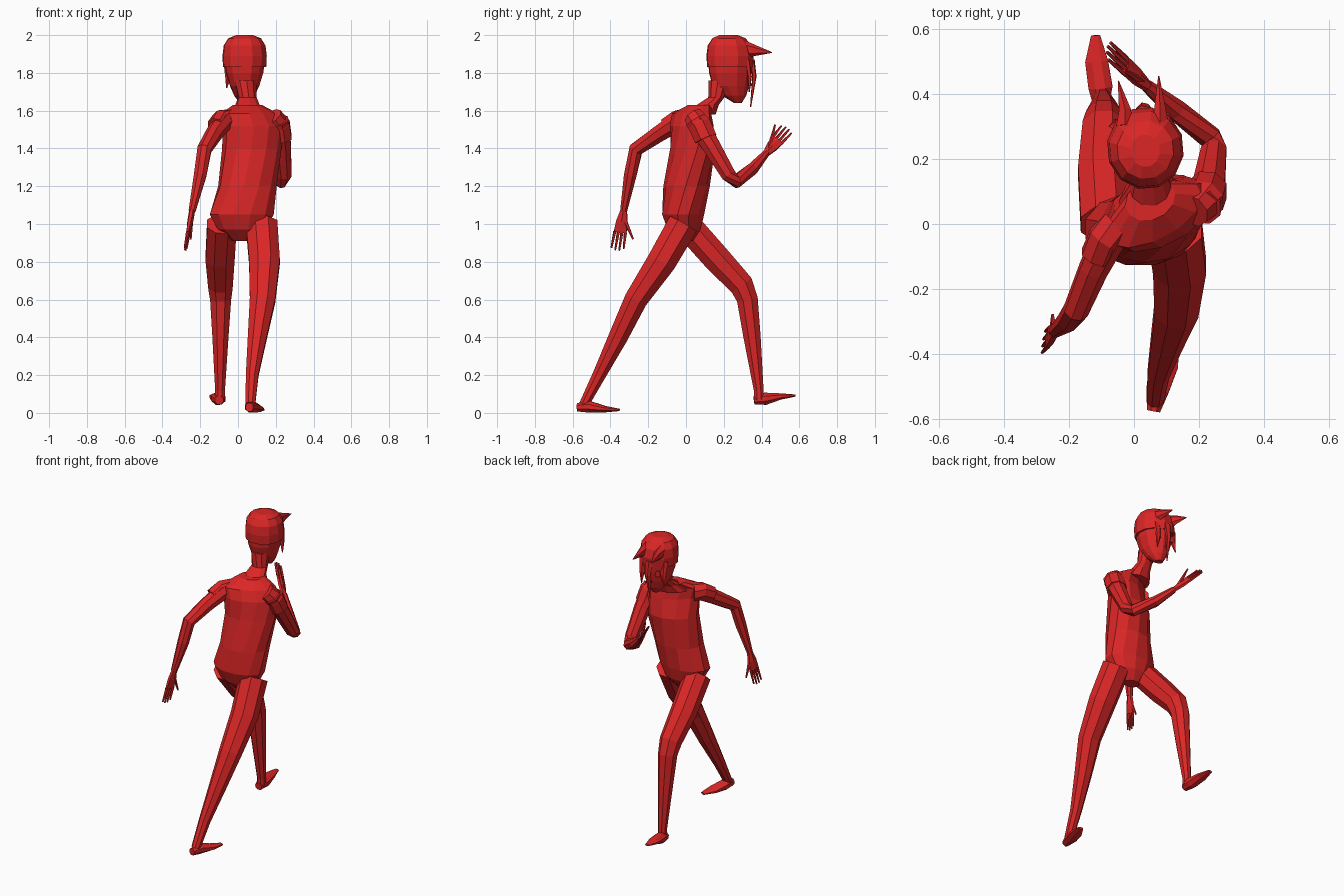
import bpy, bmesh, math
from mathutils import Vector as V

red = bpy.data.materials.new("red")
red.diffuse_color = (0.716, 0.0194, 0.0194, 1)


def skin(name, rings):
    """Bridge a list of equal point rings and cap both ends."""
    bm = bmesh.new()
    loops = [[bm.verts.new(p) for p in r] for r in rings]
    n = len(loops[0])
    for a, b in zip(loops, loops[1:]):
        for i in range(n):
            j = (i + 1) % n
            bm.faces.new((a[i], a[j], b[j], b[i]))
    bm.faces.new(loops[0][::-1])
    bm.faces.new(loops[-1])
    bmesh.ops.recalc_face_normals(bm, faces=bm.faces)
    me = bpy.data.meshes.new(name)
    bm.to_mesh(me)
    bm.free()
    me.materials.append(red)
    ob = bpy.data.objects.new(name, me)
    bpy.context.collection.objects.link(ob)
    return ob


def ring(c, u, v, n, phase=0.5):
    return [c + u * math.cos(2 * math.pi * (i + phase) / n) +
            v * math.sin(2 * math.pi * (i + phase) / n) for i in range(n)]


def stack(name, rows, n=12):
    """Horizontal rings: z, cx, cy, rx, ry, yaw in degrees."""
    out = []
    for z, cx, cy, rx, ry, yaw in rows:
        a = math.radians(yaw)
        out.append(ring(V((cx, cy, z)), V((math.cos(a), math.sin(a), 0)) * rx,
                        V((-math.sin(a), math.cos(a), 0)) * ry, n))
    return skin(name, out)


def tube(name, rows, n=8, side=(1, 0, 0)):
    """Rings across a path: x, y, z, half width along side, half depth."""
    pts = [V(r[:3]) for r in rows]
    out = []
    for i, p in enumerate(pts):
        d = (pts[min(i + 1, len(pts) - 1)] - pts[max(i - 1, 0)]).normalized()
        s = V(side)
        u = (s - d * s.dot(d)).normalized()
        out.append(ring(p, u * rows[i][3], d.cross(u) * rows[i][-1], n))
    return skin(name, out)


# Torso, twisted from hips to shoulders
stack("torso", [
    (0.91, 0.02, 0.0, 0.05, 0.04, 0), (0.97, 0.02, -0.01, 0.13, 0.09, 0),
    (1.05, 0.02, -0.015, 0.175, 0.115, 0), (1.2, 0.05, 0.003, 0.157, 0.122, 10),
    (1.4, 0.073, 0.035, 0.162, 0.115, 20), (1.52, 0.082, 0.03, 0.175, 0.095, 27),
    (1.585, 0.06, 0.03, 0.165, 0.078, 28), (1.63, 0.05, 0.075, 0.08, 0.062, 25)])
stack("neck", [(1.58, 0.05, 0.08, 0.1, 0.075, 20), (1.63, 0.05, 0.115, 0.065, 0.06, 15),
               (1.67, 0.05, 0.16, 0.05, 0.043, 10), (1.76, 0.04, 0.185, 0.06, 0.065, 5)], 10)

# Head and hair cap
stack("head", [
    (1.64, 0.033, 0.275, 0.025, 0.02, 5), (1.68, 0.034, 0.255, 0.055, 0.065, 5),
    (1.73, 0.035, 0.238, 0.078, 0.098, 5), (1.8, 0.035, 0.235, 0.1, 0.115, 5),
    (1.87, 0.035, 0.235, 0.11, 0.12, 5), (1.95, 0.035, 0.23, 0.1, 0.1, 5)])
stack("hair_cap", [
    (1.83, 0.035, 0.232, 0.116, 0.122, 5), (1.89, 0.035, 0.233, 0.119, 0.127, 5),
    (1.945, 0.035, 0.23, 0.112, 0.117, 5), (1.983, 0.035, 0.228, 0.088, 0.09, 5),
    (2.0, 0.035, 0.225, 0.045, 0.05, 5)])

# Hair spikes and hanging locks
for i, (x, tx, ty) in enumerate([(-0.028, -0.048, 0.44), (0.08, 0.076, 0.455)]):
    tube(f"hair_spike_{i}", [(x, 0.3, 1.925, 0.03, 0.05), (x, 0.35, 1.92, 0.021, 0.034),
                             (tx, ty, 1.908, 0.002, 0.002)], 6)
for i, (x, y, tx, ty, tz) in enumerate([(-0.05, 0.3, -0.06, 0.32, 1.72),
                                        (0.03, 0.35, 0.025, 0.342, 1.62),
                                        (0.09, 0.325, 0.095, 0.335, 1.7)]):
    tube(f"hair_lock_{i}", [(x, y, 1.87, 0.028, 0.014), (x, y + 0.012, 1.78, 0.018, 0.012),
                            (tx, ty, tz, 0.003, 0.003)], 5)

# Face details
for i, x in enumerate((-0.018, 0.072)):
    tube(f"eye_{i}", [(x, 0.325, 1.79, 0.024, 0.022), (x, 0.334, 1.79, 0.024, 0.022)], 8)
tube("nose", [(0.028, 0.32, 1.76, 0.012, 0.012), (0.026, 0.345, 1.735, 0.006, 0.006),
              (0.028, 0.32, 1.72, 0.012, 0.006)], 5)

# Legs: left one strides forward, right one trails
tube("left_leg", [
    (-0.085, 0.0, 1.0, 0.085, 0.08), (-0.095, 0.16, 0.82, 0.083, 0.079),
    (-0.093, 0.295, 0.675, 0.07, 0.07), (-0.092, 0.325, 0.6, 0.06, 0.06),
    (-0.093, 0.35, 0.4, 0.046, 0.049), (-0.095, 0.385, 0.12, 0.028, 0.028),
    (-0.095, 0.387, 0.07, 0.028, 0.028)])
tube("right_leg", [
    (0.125, -0.015, 1.0, 0.09, 0.088), (0.14, -0.13, 0.8, 0.088, 0.083),
    (0.13, -0.265, 0.6, 0.073, 0.066), (0.102, -0.36, 0.4, 0.054, 0.055),
    (0.075, -0.46, 0.2, 0.036, 0.038), (0.065, -0.54, 0.045, 0.028, 0.028)])

# Feet
tube("left_foot", [
    (-0.1, 0.36, 0.067, 0.025, 0.024), (-0.103, 0.42, 0.075, 0.04, 0.035),
    (-0.115, 0.5, 0.087, 0.038, 0.018), (-0.118, 0.58, 0.092, 0.015, 0.006)])
tube("right_foot", [
    (0.06, -0.575, 0.03, 0.022, 0.024), (0.072, -0.51, 0.032, 0.038, 0.033),
    (0.1, -0.43, 0.02, 0.04, 0.018), (0.125, -0.355, 0.016, 0.017, 0.007)])

# Arms and short sleeves
tube("right_arm", [
    (0.21, 0.05, 1.55, 0.06), (0.232, 0.13, 1.42, 0.052), (0.245, 0.225, 1.26, 0.042),
    (0.235, 0.265, 1.225, 0.037), (0.13, 0.35, 1.29, 0.034), (0.04, 0.425, 1.375, 0.02)])
tube("right_sleeve", [(0.18, 0.04, 1.57, 0.055), (0.215, 0.075, 1.52, 0.066),
                      (0.225, 0.105, 1.45, 0.065)])
tube("left_arm", [
    (-0.07, -0.03, 1.55, 0.055), (-0.125, -0.14, 1.48, 0.047), (-0.178, -0.265, 1.395, 0.04),
    (-0.2, -0.295, 1.26, 0.036), (-0.243, -0.33, 1.07, 0.02)])
tube("left_sleeve", [(-0.05, -0.01, 1.55, 0.06), (-0.09, -0.045, 1.55, 0.055),
                     (-0.115, -0.1, 1.515, 0.052)])


def hand(name, wrist, tip, across, thumb):
    """Flat palm, four fingers fanned along across, and a thumb."""
    w, t, a, th = V(wrist), V(tip), V(across).normalized(), V(thumb)
    mid = w.lerp(t, 0.52)
    tube(name + "_palm", [(*w, 0.02, 0.016), (*w.lerp(t, 0.25), 0.034, 0.016),
                          (*mid, 0.039, 0.011)], 6, a)
    for i in range(4):
        k = i - 1.5
        end = t + a * k * 0.022 - (t - w) * 0.05 * abs(k)
        tube(f"{name}_finger_{i}", [(*(mid + a * k * 0.019), 0.009),
                                    (*end, 0.005)], 5, a)
    tube(name + "_thumb", [(*w.lerp(t, 0.12), 0.014), (*th, 0.005)], 5, a)


hand("left_hand", (-0.243, -0.33, 1.07), (-0.28, -0.365, 0.855), (0.15, 1, -0.1),
     (-0.25, -0.28, 0.92))
hand("right_hand", (0.04, 0.425, 1.375), (-0.085, 0.54, 1.51), (0.1, 0.8, -0.6),
     (-0.03, 0.472, 1.525))
